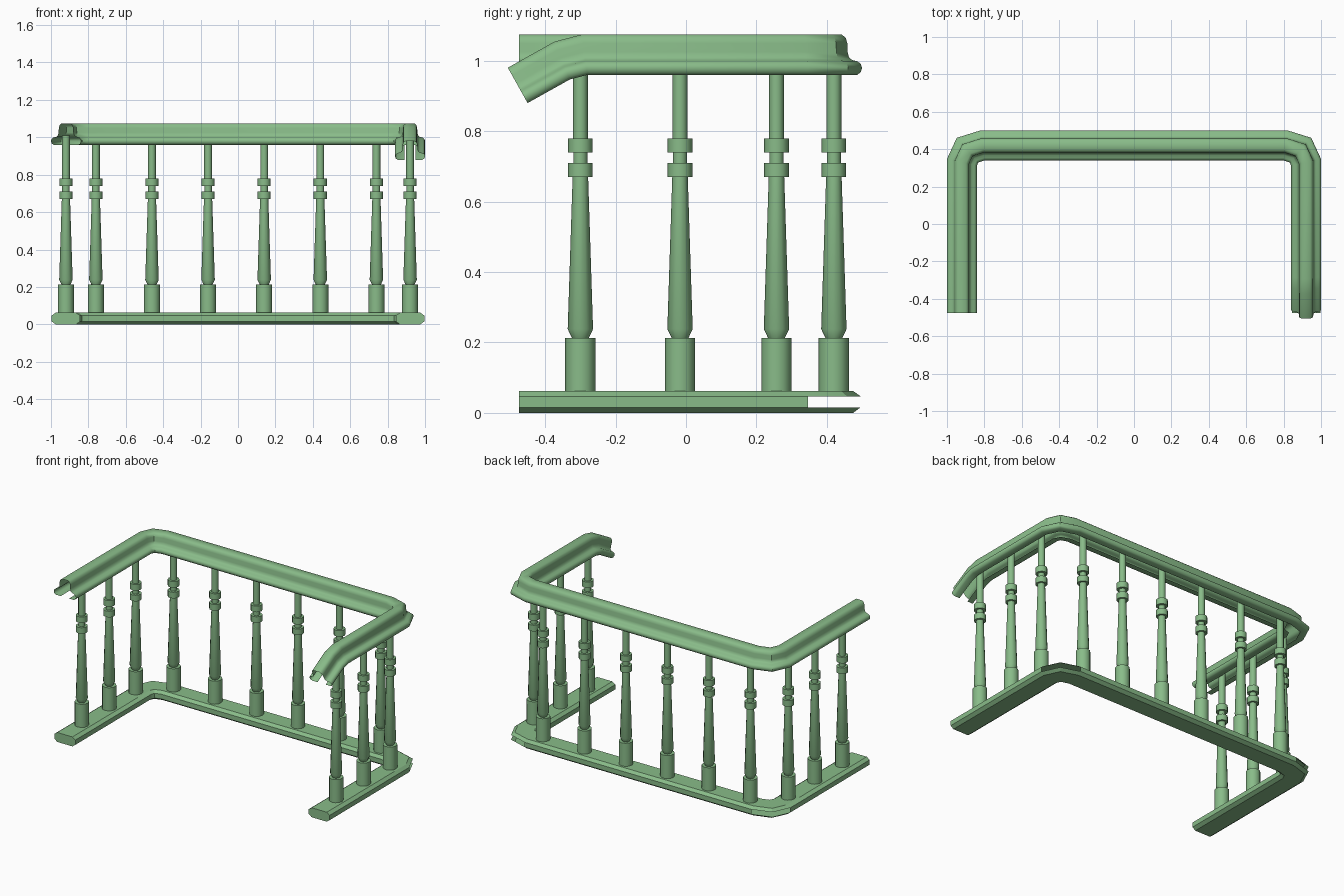
import bpy, bmesh, math
from mathutils import Vector

cube = bpy.data.objects.get("Cube")
if cube:
    bpy.data.objects.remove(cube)

# One painted colour
green = bpy.data.materials.new("soft_green")
green.use_nodes = True
colour = (0.25, 0.50, 0.25, 1)
green.diffuse_color = colour
bsdf = green.node_tree.nodes["Principled BSDF"]
bsdf.inputs["Base Color"].default_value = colour
bsdf.inputs["Roughness"].default_value = 0.7


def finish(bm, name, angle):
    mesh = bpy.data.meshes.new(name)
    bm.to_mesh(mesh)
    bm.free()
    mesh.materials.append(green)
    obj = bpy.data.objects.new(name, mesh)
    bpy.context.collection.objects.link(obj)
    bpy.ops.object.select_all(action='DESELECT')
    obj.select_set(True)
    bpy.context.view_layer.objects.active = obj
    bpy.ops.object.shade_smooth_by_angle(angle=math.radians(angle))
    return obj


def sweep(name, path, section, closed, angle, skip=lambda seg, k: False):
    """Sweep a (side, up) section along a path with mitred bends."""
    bm = bmesh.new()
    pts = [Vector(p) for p in path]
    dirs = [(b - a).normalized() for a, b in zip(pts, pts[1:])]
    rings = []
    for i, p in enumerate(pts):
        t0, t1 = dirs[max(i - 1, 0)], dirs[min(i, len(dirs) - 1)]
        t = (t0 + t1).normalized()
        side = t.cross(Vector((0, 0, 1))).normalized()
        up = side.cross(t).normalized()
        stretch = 1 / t.dot(t0)
        if abs(t0.z - t1.z) > 0.001:
            up *= stretch
        else:
            side *= stretch
        rings.append([bm.verts.new(p + side * s + up * u) for s, u in section])
    n = len(section)
    for i, (a, b) in enumerate(zip(rings, rings[1:])):
        for k in range(n if closed else n - 1):
            j = (k + 1) % n
            if not skip(i, k):
                bm.faces.new((a[k], a[j], b[j], b[k]))
    if closed:
        bm.faces.new(rings[0][::-1])
        bm.faces.new(rings[-1])
    return finish(bm, name, angle)


# Plan shared by the base and the handrail: three sides with bevelled corners
ARM_X, BACK_Y, FRONT_Y = 0.92, 0.42, -0.475
corner = [(-ARM_X, 0.33), (-0.89, 0.395), (-0.81, BACK_Y)]
plan = [(-ARM_X, FRONT_Y)] + corner + [(-x, y) for x, y in corner[::-1]]

# Base rail: bevelled plank, outer edge left open around the corners
plank = [(-0.055, 0), (-0.076, 0.016), (-0.076, 0.047), (-0.055, 0.062)]
plank += [(-s, u) for s, u in plank[::-1]]
sweep("base_rail", [(x, y, 0) for x, y in plan + [(ARM_X, FRONT_Y)]], plank,
      True, 20, skip=lambda seg, k: k == 1 and seg in (1, 2, 4, 5))

# Handrail: hollow moulded shell, right end bends down
RAIL_Z = 0.96
half = [(-0.03, 0.0), (-0.066, 0.0), (-0.076, 0.007), (-0.08, 0.02),
        (-0.076, 0.032), (-0.066, 0.039), (-0.052, 0.042), (-0.043, 0.05),
        (-0.039, 0.065), (-0.038, 0.09), (-0.034, 0.105), (-0.022, 0.115)]
moulding = half + [(-s, u) for s, u in half[::-1]]
rail_path = [(x, y, RAIL_Z) for x, y in plan]
rail_path += [(ARM_X, -0.28, RAIL_Z), (ARM_X, -0.33, 0.947), (ARM_X, -0.45, 0.88)]
sweep("handrail", rail_path, moulding, False, 40)

# Turned baluster profile: radius, height
turning = [(0.043, 0.058), (0.043, 0.213), (0.024, 0.213), (0.036, 0.238),
           (0.022, 0.67), (0.035, 0.67), (0.035, 0.71), (0.02, 0.71),
           (0.02, 0.74), (0.035, 0.74), (0.035, 0.78), (0.021, 0.78),
           (0.021, 1.01)]
SIDES = 12


def baluster(name, x, y):
    bm = bmesh.new()
    rings = []
    for r, z in turning:
        angles = [math.tau * i / SIDES for i in range(SIDES)]
        rings.append([bm.verts.new((r * math.cos(a), r * math.sin(a), z))
                      for a in angles])
    for a, b in zip(rings, rings[1:]):
        for i in range(SIDES):
            j = (i + 1) % SIDES
            bm.faces.new((a[i], a[j], b[j], b[i]))
    bm.faces.new(rings[0][::-1])
    bm.faces.new(rings[-1])
    finish(bm, name, 35).location = (x, y, 0)


# Six balusters along the back, three on each arm
for i in range(6):
    baluster(f"back_baluster_{i + 1}", -0.76 + 0.3 * i, BACK_Y)
for label, x in (("left", ARM_X), ("right", -ARM_X)):
    for i, y in enumerate((-0.30, -0.017, 0.257)):
        baluster(f"{label}_baluster_{i + 1}", x, y)
